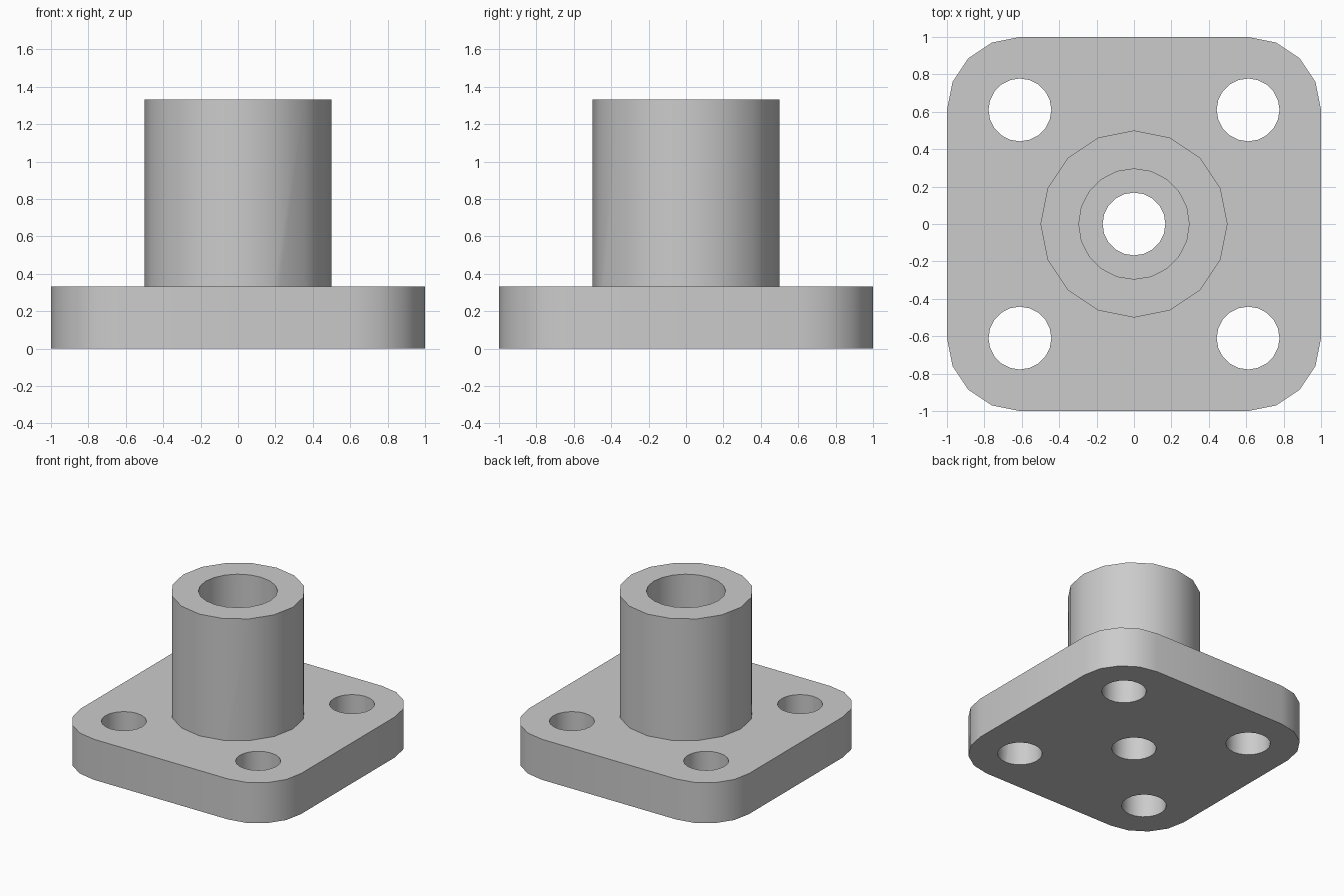
import bpy
import bmesh
import math

cube = bpy.data.objects.get("Cube")
if cube:
    bpy.data.objects.remove(cube, do_unlink=True)

PLATE_TOP = 0.333
BOSS_TOP = 1.333
CORNER = 0.61          # centre of each rounded corner and bolt hole
CORNER_RADIUS = 0.39
HOLE_RADIUS = 0.168

grey = bpy.data.materials.new("plain grey")
grey.use_nodes = True
colour = (0.6, 0.6, 0.6, 1)
grey.diffuse_color = colour
grey.node_tree.nodes["Principled BSDF"].inputs["Base Color"].default_value = colour


def prism(name, outline, bottom, top):
    """Closed solid extruded upward from a flat outline."""
    bm = bmesh.new()
    face = bm.faces.new([bm.verts.new((x, y, bottom)) for x, y in outline])
    result = bmesh.ops.extrude_face_region(bm, geom=[face])
    moved = [v for v in result["geom"] if isinstance(v, bmesh.types.BMVert)]
    bmesh.ops.translate(bm, verts=moved, vec=(0, 0, top - bottom))
    bmesh.ops.recalc_face_normals(bm, faces=bm.faces)
    mesh = bpy.data.meshes.new(name)
    bm.to_mesh(mesh)
    bm.free()
    mesh.materials.append(grey)
    obj = bpy.data.objects.new(name, mesh)
    bpy.context.collection.objects.link(obj)
    return obj


def arc(cx, cy, radius, start, sweep, steps):
    return [(cx + radius * math.cos(start + sweep * i / steps),
             cy + radius * math.sin(start + sweep * i / steps))
            for i in range(steps)]


def circle(cx, cy, radius, sides):
    return arc(cx, cy, radius, 0, math.tau, sides)


def combine(target, tool, operation):
    """Apply a boolean and discard the tool."""
    tool.hide_render = True
    mod = target.modifiers.new(tool.name, "BOOLEAN")
    mod.operation = operation
    mod.solver = "EXACT"
    mod.object = tool
    bpy.context.view_layer.objects.active = target
    bpy.ops.object.modifier_apply(modifier=mod.name)
    bpy.data.objects.remove(tool, do_unlink=True)


# Square base plate with rounded corners
outline = []
for k, (sx, sy) in enumerate([(1, 1), (-1, 1), (-1, -1), (1, -1)]):
    start = k * math.pi / 2
    outline += arc(sx * CORNER, sy * CORNER, CORNER_RADIUS, start, math.pi / 2, 4)
    end = start + math.pi / 2
    outline.append((sx * CORNER + CORNER_RADIUS * math.cos(end),
                    sy * CORNER + CORNER_RADIUS * math.sin(end)))
flange = prism("flanged_bushing", outline, 0, PLATE_TOP)

# Upright cylindrical boss
combine(flange, prism("boss", circle(0, 0, 0.5, 16), 0.1, BOSS_TOP), "UNION")

# Wide bore in the boss, narrow bore through the plate
combine(flange, prism("wide_bore", circle(0, 0, 0.295, 20), PLATE_TOP, 1.5), "DIFFERENCE")
combine(flange, prism("narrow_bore", circle(0, 0, HOLE_RADIUS, 20), -0.2, 0.6), "DIFFERENCE")

# Four bolt holes
for sx in (-1, 1):
    for sy in (-1, 1):
        hole = prism("bolt_hole", circle(sx * CORNER, sy * CORNER, HOLE_RADIUS, 20), -0.2, 0.6)
        combine(flange, hole, "DIFFERENCE")

# Smooth walls, crisp rims
bpy.ops.object.select_all(action="DESELECT")
flange.select_set(True)
bpy.context.view_layer.objects.active = flange
bpy.ops.object.shade_smooth_by_angle(angle=math.radians(30))
